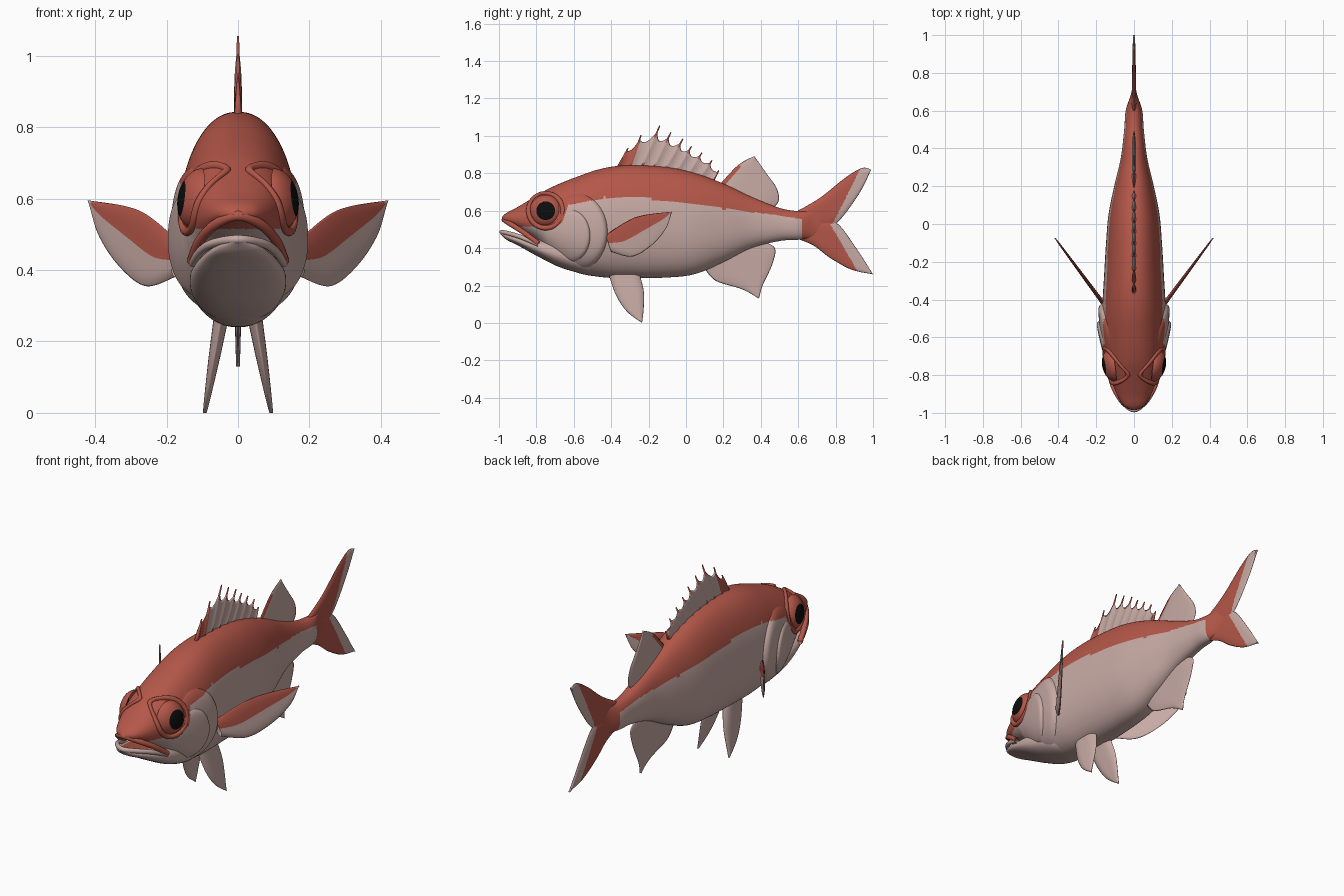
import bpy, bmesh, math
from mathutils import Vector

if "Cube" in bpy.data.objects:
    bpy.data.objects.remove(bpy.data.objects["Cube"])

def material(name, rgb):
    m = bpy.data.materials.new(name)
    m.diffuse_color = (*rgb, 1)
    m.use_nodes = True
    m.node_tree.nodes["Principled BSDF"].inputs["Base Color"].default_value = m.diffuse_color
    return m

MATS = [material("red scales", (0.46, 0.095, 0.066)),
        material("pale belly", (0.57, 0.40, 0.37)),
        material("black pupil", (0.004, 0.004, 0.004))]
RED, PALE, BLACK = 0, 1, 2

def spline(pts, u):
    """Smooth curve through tuples, u from 0 to 1."""
    n = len(pts) - 1
    i = min(int(u * n), n - 1)
    t = u * n - i
    a, b, c, d = pts[max(i - 1, 0)], pts[i], pts[i + 1], pts[min(i + 2, n)]
    return [q + 0.5 * t * (r - p + t * (2*p - 5*q + 4*r - s + t * (3*(q - r) + s - p)))
            for p, q, r, s in zip(a, b, c, d)]

def table(pts, y):
    """Straight-line lookup in rows sorted by their first value."""
    if y <= pts[0][0]:
        return pts[0][1:]
    for a, b in zip(pts, pts[1:]):
        if y <= b[0]:
            t = (y - a[0]) / (b[0] - a[0])
            return [p + t * (q - p) for p, q in zip(a[1:], b[1:])]
    return pts[-1][1:]

def finish(name, bm):
    bmesh.ops.remove_doubles(bm, verts=bm.verts, dist=0.0002)
    bmesh.ops.recalc_face_normals(bm, faces=bm.faces)
    for f in bm.faces:
        f.smooth = True
    me = bpy.data.meshes.new(name)
    bm.to_mesh(me)
    bm.free()
    for m in MATS:
        me.materials.append(m)
    ob = bpy.data.objects.new(name, me)
    bpy.context.collection.objects.link(ob)
    return ob

def grid(name, n, m, point, colour):
    """Surface from point(u, v), faces coloured by colour(u, v, centre)."""
    bm = bmesh.new()
    vs = [[bm.verts.new(point(i / n, j / m)) for j in range(m + 1)] for i in range(n + 1)]
    for i in range(n):
        for j in range(m):
            f = bm.faces.new((vs[i][j], vs[i+1][j], vs[i+1][j+1], vs[i][j+1]))
            f.material_index = colour((i + .5) / n, (j + .5) / m, f.calc_center_median())
    return finish(name, bm)

# Body: y, top, bottom, half width
BODY = [(-.985, .565, .55, .012), (-.96, .588, .535, .055), (-.9, .62, .50, .092),
        (-.8, .68, .44, .13), (-.72, .725, .35, .15), (-.6, .775, .275, .165),
        (-.45, .825, .245, .168), (-.3, .843, .24, .16), (-.1, .832, .243, .148),
        (.05, .80, .262, .135), (.2, .745, .325, .105), (.35, .675, .40, .07),
        (.5, .615, .438, .052), (.6, .598, .445, .044), (.68, .60, .455, .018),
        (.74, .58, .48, .006)]
JAW = [(-.992, .49, .475, .015), (-.96, .485, .445, .055), (-.9, .47, .415, .09),
       (-.8, .455, .36, .122), (-.68, .45, .30, .135), (-.55, .42, .262, .12),
       (-.45, .40, .25, .08)]
LINE = [(-.69, .515), (-.66, .54), (-.63, .63), (-.43, .672), (-.2, .665), (0, .645),
        (.2, .61), (.5, .575), (.62, .555), (.63, 0)]
FINE = [spline(BODY, i / 200) for i in range(201)]
POW = 2.2

def two_tone(u, v, c):
    return RED if c.z > table(LINE, c.y)[0] else PALE

def section(rows):
    def point(u, v):
        y, top, bot, w = spline(rows, u)
        zc = bot + .45 * (top - bot)
        c, s = math.cos(v * math.tau), math.sin(v * math.tau)
        x = math.copysign(abs(c) ** (2 / POW), c) * w
        h = top - zc if s > 0 else zc - bot
        return Vector((x, y, zc + math.copysign(abs(s) ** (2 / POW), s) * h))
    return point

def skin_x(y, z):
    top, bot, w = table(FINE, y)
    zc = bot + .45 * (top - bot)
    d = min(abs(z - zc) / (top - zc if z > zc else zc - bot), .995)
    return w * (1 - d ** POW) ** (1 / POW)

grid("body", 220, 120, section(BODY), two_tone)
grid("lower_jaw", 60, 64, section(JAW),
     lambda u, v, c: RED if c.z > .45 and .15 < v < .35 and c.y > -.96 else PALE)

# Lips as tubes around the open mouth
def lip(name, half, radius, mat):
    pts = [(-x, y, z) for x, y, z in half[:0:-1]] + half
    def point(u, v):
        p = Vector(spline(pts, u))
        t = (Vector(spline(pts, min(u + .01, 1))) - Vector(spline(pts, max(u - .01, 0)))).normalized()
        a = t.cross(Vector((0, 0, 1))).normalized()
        b = t.cross(a)
        return p + radius * (a * math.cos(v * math.tau) + b * math.sin(v * math.tau))
    grid(name, 48, 12, point, lambda u, v, c: mat)

lip("upper_lip", [(0, -.972, .552), (.06, -.94, .53), (.105, -.87, .485), (.13, -.79, .425)], .014, RED)
lip("lower_lip", [(0, -.985, .486), (.06, -.945, .478), (.1, -.88, .458), (.128, -.79, .42)], .012, PALE)

# Fins: shell between a leading and a trailing edge, both given as (y, z)
def fin(name, lead, trail, t0, t1, colour, across=lambda y, z: 0.0, side=1, n=60, m=40):
    def point(u, v):
        w = 2 * v if v <= .5 else 2 - 2 * v
        a, b = spline(lead, u), spline(trail, u)
        y, z = a[0] + (b[0] - a[0]) * w, a[1] + (b[1] - a[1]) * w
        t = (t0 + (t1 - t0) * u) * (1 - (2 * w - 1) ** 4)
        return Vector((side * across(y, z) + (t if v <= .5 else -t), y, z))
    return grid(name, n, 2 * m, point,
                lambda u, v, c: colour(u, 2 * v if v <= .5 else 2 - 2 * v, c))

def tail_colour(u, v, c):
    edge = .79 + (c.z - .54) * .5 if c.z > .53 else .77 + (.53 - c.z) * .58
    return PALE if c.y > edge else RED

fin("tail_upper_lobe", [(.58, .59), (.715, .668), (.85, .775), (.94, .828), (.99, .82)],
    [(.58, .51), (.70, .51), (.805, .535), (.925, .69), (.99, .82)], .014, .005, tail_colour)
fin("tail_lower_lobe", [(.58, .455), (.68, .415), (.77, .348), (.885, .285), (1.0, .26)],
    [(.58, .55), (.70, .55), (.805, .535), (.91, .40), (1.0, .26)], .014, .005, tail_colour)
fin("rear_dorsal_fin", [(.18, .74), (.28, .845), (.365, .892)],
    [(.45, .60), (.495, .65), (.485, .72), (.43, .80), (.365, .892)], .012, .004,
    lambda u, v, c: RED if v < .08 and u < .5 else PALE)
fin("anal_fin", [(.10, .29), (.16, .225), (.30, .18), (.39, .13)],
    [(.40, .44), (.475, .40), (.46, .31), (.41, .20), (.39, .13)], .012, .005,
    lambda u, v, c: PALE)

# Spiny dorsal fin: webbing plus leaning spines
TIPS = [(-.31, .935), (-.24, 1.005), (-.14, 1.055), (-.08, 1.02), (-.016, .985),
        (.03, .945), (.085, .91), (.14, .87), (.175, .815)]
def base_of(i):
    y = -.365 + i * .0625
    return y, table(FINE, y)[0] - .02
BASES = [base_of(i) for i in range(9)]
def web_point(u, v):
    w = 2 * v if v <= .5 else 2 - 2 * v
    k = min(u * 8, 7.999)
    i, f = int(k), k - int(k)
    b = Vector(BASES[i]).lerp(Vector(BASES[i + 1]), f)
    t = Vector(TIPS[i]).lerp(Vector(TIPS[i + 1]), f)
    p = b.lerp(t, w * (.86 - .16 * math.sin(f * math.pi)))
    thick = .011 * (1 - w ** 4) * (1 - .6 * math.sin(f * math.pi))
    return Vector((thick if v <= .5 else -thick, p.x, p.y))
grid("spiny_dorsal_web", 96, 24, web_point, lambda u, v, c: RED if u < .14 else PALE)

bm = bmesh.new()
for b, t in zip(BASES, TIPS):
    p, q = Vector((0, *b)), Vector((0, *t))
    d = q - p
    mat = d.to_track_quat('Z', 'Y').to_matrix().to_4x4()
    mat.translation = (p + q) / 2
    bmesh.ops.create_cone(bm, cap_ends=True, segments=10, radius1=.012, radius2=.003,
                          depth=d.length, matrix=mat)
finish("dorsal_spines", bm)

# Paired parts
EY, EZ = -.75, .60
for side, tag in ((1, "right"), (-1, "left")):
    fin("pectoral_fin_" + tag, [(-.43, .47), (-.27, .565), (-.075, .595)],
        [(-.40, .38), (-.29, .355), (-.19, .41), (-.11, .50), (-.075, .595)], .014, .004,
        lambda u, v, c: RED if v < .47 and u < .93 else PALE,
        lambda y, z: .155 + (y + .43) * .74, side)
    fin("pelvic_fin_" + tag, [(-.42, .28), (-.375, .15), (-.315, .06), (-.235, 0)],
        [(-.25, .27), (-.226, .17), (-.226, .08), (-.235, 0)], .022, .005,
        lambda u, v, c: PALE, lambda y, z: .05 + .043 * (.25 - z) / .25, side)

    # Gill cover and cheek plates lying on the skin
    def plate(name, cy, cz, ry, rz, lift):
        def point(u, v):
            a = v * math.tau
            y, z = cy + ry * u * math.cos(a), cz + rz * u * math.sin(a)
            off = lift * (.5 + .5 * u * math.cos(a)) * (1 - u ** 14) - .006 * u ** 14
            return Vector((side * (skin_x(y, z) + off), y, z))
        grid(name + tag, 40, 80, point, two_tone)
    plate("gill_cover_", -.585, .485, .168, .21, .024)
    plate("cheek_plate_", -.62, .465, .115, .15, .034)

    # Eye with pupil, and the raised socket rim
    def eye(u, v):
        r, a = math.sin(u * math.pi / 2), v * math.tau
        dy, dz = .085 * r * math.cos(a), .085 * r * math.sin(a)
        return Vector((side * (.11 + .058 * math.cos(u * math.pi / 2) + .15 * dy - .12 * dz),
                       EY + dy, EZ + dz))
    grid("eye_" + tag, 30, 48, eye,
         lambda u, v, c: BLACK if math.sin(u * math.pi / 2) < .57 else RED)
    def rim(u, v):
        a, t = u * math.tau, v * math.tau
        r = .092 + .013 * math.cos(t)
        x = skin_x(EY + .092 * math.cos(a), EZ + .092 * math.sin(a))
        return Vector((side * (x + .012 * math.sin(t)), EY + r * math.cos(a), EZ + r * math.sin(a)))
    grid("eye_socket_" + tag, 64, 12, rim, lambda u, v, c: RED)
